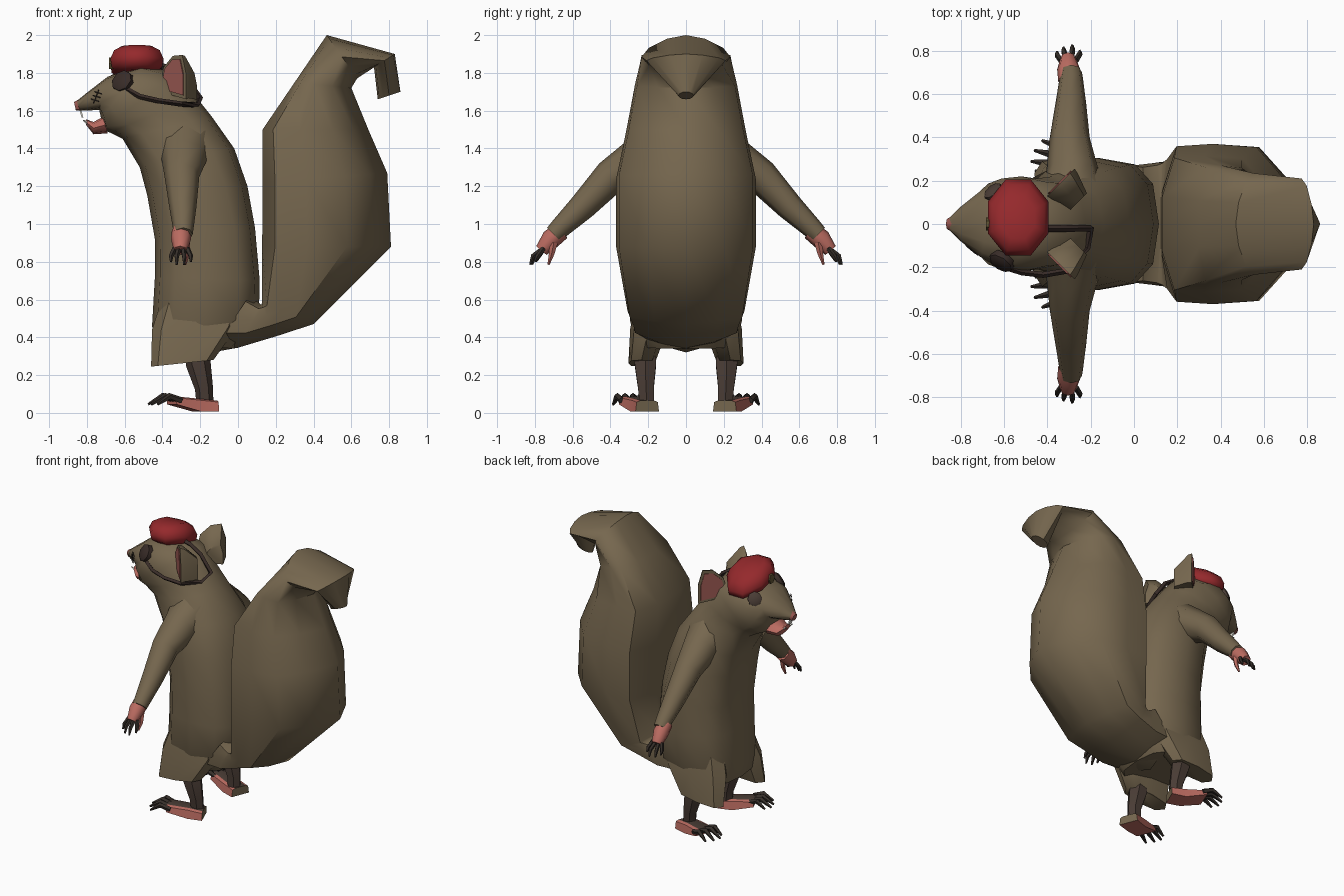
import bpy, bmesh, math
from mathutils import Vector

if "Cube" in bpy.data.objects:
    bpy.data.objects.remove(bpy.data.objects["Cube"])


def material(name, rgb):
    m = bpy.data.materials.new(name)
    m.diffuse_color = (*rgb, 1)
    m.use_nodes = True
    m.node_tree.nodes["Principled BSDF"].inputs["Base Color"].default_value = m.diffuse_color
    return m


FUR = material("brown_fur", (0.18, 0.135, 0.077))
LEG = material("dark_leg_fur", (0.068, 0.046, 0.036))
SKIN = material("pink_skin", (0.50, 0.15, 0.12))
EAR = material("ear_pink", (0.33, 0.10, 0.085))
RED = material("beret_red", (0.30, 0.022, 0.025))
DARK = material("claw_dark", (0.035, 0.027, 0.022))
STRAP = material("strap_leather", (0.04, 0.025, 0.021))
TOOTH = material("tooth_white", (0.8, 0.78, 0.7))
BADGE = material("badge_olive", (0.12, 0.09, 0.035))


def loft(name, rings, mat, angle=50):
    """Skin a list of equal point rings and cap both ends."""
    bm = bmesh.new()
    vs = [[bm.verts.new(p) for p in r] for r in rings]
    n = len(rings[0])
    for a, b in zip(vs, vs[1:]):
        for i in range(n):
            j = (i + 1) % n
            bm.faces.new((a[i], a[j], b[j], b[i]))
    bm.faces.new(vs[0])
    bm.faces.new(vs[-1])
    bmesh.ops.recalc_face_normals(bm, faces=bm.faces[:])
    me = bpy.data.meshes.new(name)
    bm.to_mesh(me)
    bm.free()
    ob = bpy.data.objects.new(name, me)
    bpy.context.collection.objects.link(ob)
    me.materials.append(mat)
    bpy.ops.object.select_all(action='DESELECT')
    ob.select_set(True)
    bpy.context.view_layer.objects.active = ob
    bpy.ops.object.shade_smooth_by_angle(angle=math.radians(angle))
    return ob


def spow(v, e):
    return math.copysign(abs(v) ** e, v)


def section(x0, z0, x1, z1, w, e=0.85, n=12, y=0):
    """Rounded ring spanning two side-profile points, half width w."""
    pts = []
    for i in range(n):
        t = 2 * math.pi * i / n
        c, s = spow(math.cos(t), e), spow(math.sin(t), e)
        pts.append(((x0 + x1) / 2 + (x0 - x1) / 2 * c, y + w * s,
                    (z0 + z1) / 2 + (z0 - z1) / 2 * c))
    return pts


def tail_section(x0, z0, x1, z1, w):
    """Tail ring: broad flat front, full sides, narrow back."""
    half = ((0, .4), (.1, .97), (.35, 1), (.66, .96), (.86, .55))
    prof = [(0, 0), *half, (1, 0), *((a, -b) for a, b in reversed(half))]
    return [(x0 + (x1 - x0) * a, w * b, z0 + (z1 - z0) * a) for a, b in prof]


def tube(name, path, mat, n=6):
    """Tapered limb through (x, y, z, radius) points."""
    P = [Vector(p[:3]) for p in path]
    rings = []
    for k, p in enumerate(P):
        d = (P[min(k + 1, len(P) - 1)] - P[max(k - 1, 0)]).normalized()
        ref = Vector((1, 0, 0)) if abs(d.x) < 0.75 else Vector((0, 0, 1))
        u = (ref - d * ref.dot(d)).normalized()
        v = d.cross(u)
        r = path[k][3]
        rings.append([p + (u * math.cos(t) + v * math.sin(t)) * r
                      for t in (2 * math.pi * i / n for i in range(n))])
    return loft(name, rings, mat)


def plate(name, pts, offset, mat):
    """Flat outline thickened along offset."""
    o = Vector(offset)
    return loft(name, [[Vector(p) for p in pts], [Vector(p) + o for p in pts]], mat, 30)


# Body and head in one skin, from hips to nose
body = [(-.44, .37, -.02, .34, .24, .7), (-.455, .46, .11, .50, .295, .7),
        (-.44, .72, .115, .70, .305, .72), (-.44, .92, .09, .98, .305, .75),
        (-.48, 1.15, .05, 1.2, .295, .8), (-.52, 1.30, -.02, 1.40, .275),
        (-.61, 1.45, -.14, 1.57, .22), (-.68, 1.485, -.22, 1.67, .21),
        (-.72, 1.50, -.32, 1.80, .22), (-.725, 1.56, -.5, 1.84, .21),
        (-.735, 1.605, -.69, 1.78, .15), (-.80, 1.60, -.80, 1.695, .08),
        (-.835, 1.60, -.855, 1.65, .035)]
loft("body_and_head", [section(*r) for r in body], FUR)

# Bushy tail fanning out of the hips and curling over at the tip
tail = [(.06, .62, -.14, .32, .27), (.12, .575, 0, .345, .28), (.124, .575, .2, .405, .29),
        (.126, .58, .4, .47, .31), (.128, .88, .81, .88, .37), (.13, 1.22, .79, 1.27, .37),
        (.13, 1.5, .69, 1.5, .315), (.3, 1.75, .6, 1.72, .27)]
tip = [(.47, 2.0, .63, 1.77, .235, 1.25), (.83, 1.90, .72, 1.83, .21, 1.25), (.86, 1.70, .74, 1.66, .04, 1)]
loft("tail", [tail_section(*r) for r in tail] + [section(*r) for r in tip], FUR)

# Nose, lower jaw and teeth
loft("nose", [section(-.83, 1.60, -.84, 1.662, .04, n=8),
              section(-.858, 1.60, -.868, 1.645, .024, n=8)], EAR)
loft("lower_jaw", [section(-.69, 1.48, -.71, 1.57, .10, n=8),
                   section(-.765, 1.475, -.765, 1.54, .068, n=8),
                   section(-.805, 1.525, -.805, 1.555, .035, n=8)], SKIN)
plate("upper_teeth", [(-.838, -.018, 1.60), (-.838, .018, 1.60),
                      (-.828, .014, 1.565), (-.828, -.014, 1.565)], (.009, 0, 0), TOOTH)

for s, side in ((-1, "left"), (1, "right")):
    # Lower canine
    tube(f"{side}_lower_tooth", [(-.79, s * .03, 1.53, .01), (-.82, s * .035, 1.55, .003)], TOOTH, 4)

    # Thigh flap
    loft(f"{side}_thigh", [section(-x0, z0, x1, z1, w, .7, 8, s * y) for x0, z0, x1, z1, w, y in
                           ((.38, .68, .0, .68, .1, .14), (.455, .44, .0, .46, .1, .195),
                            (.46, .245, -.13, .28, .07, .235))], FUR)
    # Leg and foot: pink sides, dark upper, furry heel
    tube(f"{side}_leg", [(-.23, s * .215, .36, .05), (-.21, s * .215, .26, .066),
                         (-.18, s * .212, .13, .048), (-.175, s * .207, .05, .045)], LEG)
    foot = [(-.125, .205, .008, .065, .062), (-.22, .235, .008, .075, .06), (-.35, .29, .045, .088, .065)]
    ob = loft(f"{side}_foot", [[(x + dx * .4 * w, s * (y + dx * w), z) for dx, z in
                                ((-1, z0), (1, z0), (.9, z1 - .008), (.6, z1), (-.6, z1), (-.9, z1 - .008))]
                               for x, y, z0, z1, w in foot], SKIN)
    ob.data.materials.append(LEG)
    ob.data.materials.append(FUR)
    for f in ob.data.polygons:
        f.material_index = 1 if f.normal.z > .95 else 2 if f.normal.x > .8 else 0
    for i, (tx, ty) in enumerate(((-.455, .245), (-.475, .29), (-.46, .34), (-.425, .385))):
        bx, by = -.335 + i * .012, .235 + i * .035
        tube(f"{side}_toe_{i + 1}", [(bx, s * by, .065, .018),
                                     ((bx + tx) / 2, s * (by + ty) / 2, .088, .018),
                                     (tx, s * ty, .045, .007)], DARK, 5)

    # Arm, hand and fingers
    tube(f"{side}_arm", [(-.28, s * .10, 1.41, .16), (-.285, s * .25, 1.34, .12),
                         (-.297, s * .40, 1.25, .092), (-.292, s * .55, 1.09, .072),
                         (-.29, s * .66, .985, .056), (-.29, s * .70, .945, .05)], FUR, 8)
    tube(f"{side}_hand", [(-.30, s * .66, .965, .05), (-.302, s * .715, .92, .053),
                          (-.305, s * .765, .86, .036)], SKIN, 8)
    for i, (fx, fy, fz) in enumerate(((-.355, .795, .80), (-.325, .815, .785),
                                      (-.285, .825, .785), (-.25, .80, .80))):
        tube(f"{side}_finger_{i + 1}", [(-.335 + i * .022, s * .755, .87, .015),
                                        (fx, s * (fy - .015), .83, .013), (fx, s * fy, fz, .006)], DARK, 5)
    tube(f"{side}_thumb", [(-.275, s * .70, .90, .022), (-.27, s * .712, .84, .015),
                           (-.28, s * .728, .785, .006)], SKIN, 5)

    # Ear cupped outward, with pink inner plate
    def ear_outline(scale, out, drop=0):
        h = ((-.10, 1.70), (-.07, 1.83), (0, 1.89), (.07, 1.895), (.10, 1.79), (.10, 1.66))
        return [(-.345 + (a * scale - out) * .7071, s * (.185 + (a * scale + out) * .7071),
                 1.78 - drop + (z - 1.78) * scale) for a, z in h]
    loft(f"{side}_ear", [ear_outline(1, 0), ear_outline(.95, -.025), ear_outline(.6, -.12, .05)], FUR)
    plate(f"{side}_inner_ear", ear_outline(.82, .006), (.004, -s * .004, 0), EAR)

# Beret, drooping to one side
beret = []
for z, k in ((1.805, .75), (1.83, .95), (1.87, 1.0), (1.915, .86), (1.94, .55)):
    ring = []
    for i in range(8):
        t = math.pi * (i + .5) / 4
        dy = .19 * k * math.sin(t)
        ring.append((-.535 + .152 * k * math.cos(t), .03 + dy, z - .08 * dy - .35 * max(dy, 0)))
    beret.append(ring)
loft("beret", beret, RED, 55)
loft("beret_badge", [[(x, .03 * math.cos(t), 1.85 + .035 * math.sin(t))
                      for t in (math.pi * i / 3 for i in range(6))] for x in (-.66, -.683)], BADGE)


def disc(name, centre, normal, r, depth, mat):
    """Eight-sided lens lying on the cheek."""
    c, nrm = Vector(centre), Vector(normal).normalized()
    u = nrm.cross(Vector((0, 0, 1))).normalized()
    v = nrm.cross(u)
    loft(name, [[c + nrm * d + (u * math.cos(t) + v * math.sin(t)) * r * k
                 for t in (math.pi * i / 4 for i in range(8))]
                for d, k in ((-depth, 1), (0, 1), (depth * .4, .7))], mat)


# Eye patch with strap, and the open eye on the other side
disc("eye_patch", (-.617, -.182, 1.76), (-.5, -.75, .45), .06, .03, STRAP)
disc("open_eye", (-.655, .155, 1.758), (-.6, .7, .45), .048, .022, LEG)
tube("patch_strap", [(-.59, -.2, 1.715, .014), (-.52, -.223, 1.675, .014),
                     (-.42, -.235, 1.652, .014), (-.30, -.215, 1.635, .014),
                     (-.215, -.11, 1.63, .014), (-.20, -.02, 1.665, .016),
                     (-.28, -.02, 1.775, .016), (-.36, -.02, 1.825, .016),
                     (-.46, -.02, 1.85, .016)], STRAP, 4)

# Stitched scar on the cheek
tube("scar", [(-.765, -.108, 1.64, .003), (-.738, -.133, 1.71, .003)], DARK, 4)
for i in range(3):
    x, y, z = -.757 + i * .009, -.115 - i * .008, 1.655 + i * .02
    tube(f"scar_stitch_{i + 1}", [(x - .02, y + .016, z + .006, .003),
                                  (x + .02, y - .014, z - .006, .003)], DARK, 4)
